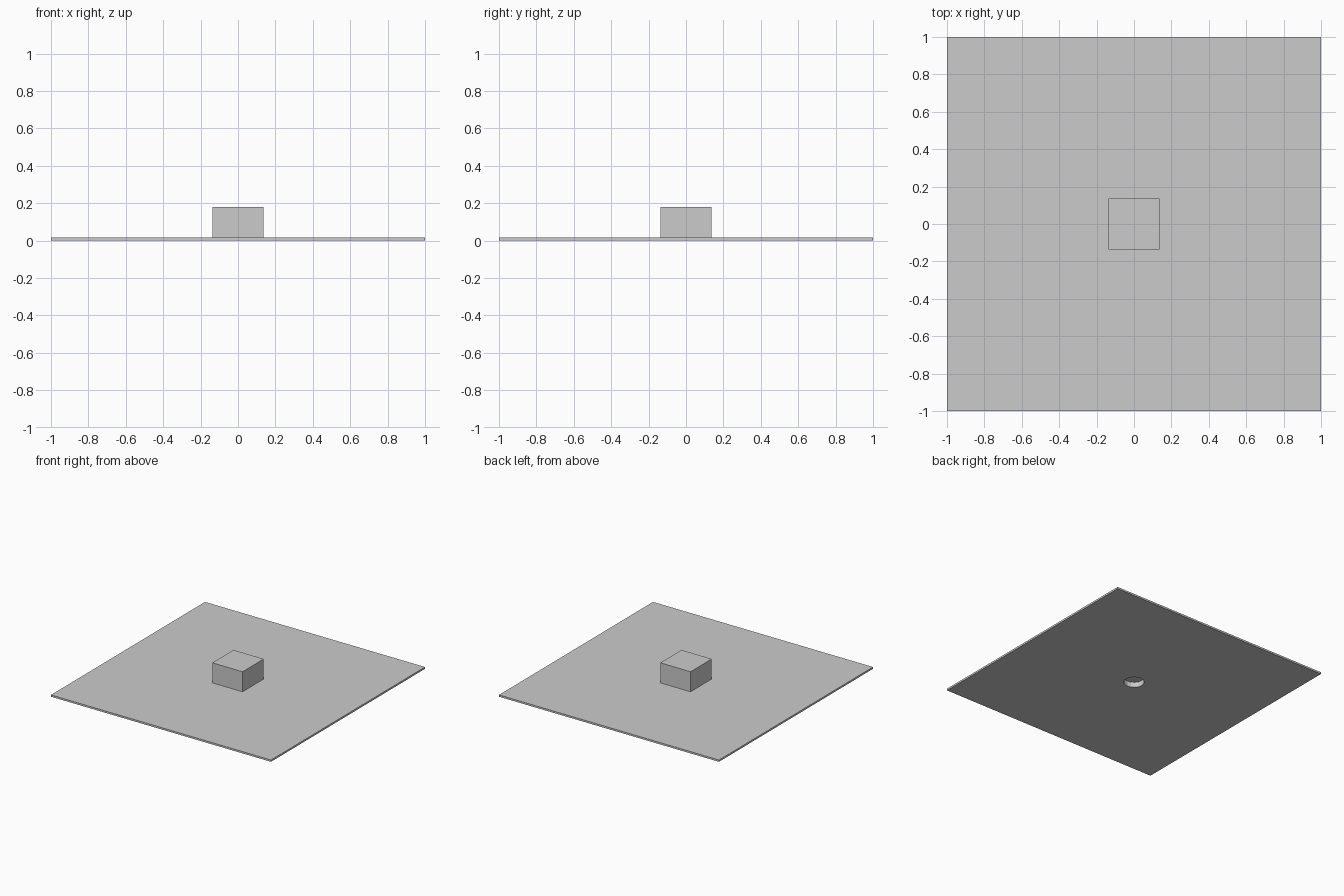
import bpy

if "Cube" in bpy.data.objects:
    bpy.data.objects.remove(bpy.data.objects["Cube"])


def block(name, size, z0, z1):
    bpy.ops.mesh.primitive_cube_add(size=1, location=(0, 0, (z0 + z1) / 2))
    ob = bpy.context.object
    ob.name = name
    ob.scale = (size, size, z1 - z0)
    bpy.ops.object.transform_apply(location=True, rotation=True, scale=True)
    return ob


# Thin square plate and the block standing on it
plate = block("base_plate", 2.0, 0.0, 0.015)
post = block("center_block", 0.275, 0.005, 0.18)

# Blind round socket in the underside
bpy.ops.mesh.primitive_cylinder_add(vertices=16, radius=0.077, depth=0.1, location=(0, 0, -0.007))
cutter = bpy.context.object
cutter.name = "socket_cutter"
cutter.hide_render = True
cutter.hide_set(True)

# Join plate and block into one solid, then sink the socket
for op, other in (("UNION", post), ("DIFFERENCE", cutter)):
    mod = plate.modifiers.new(op.lower(), "BOOLEAN")
    mod.operation = op
    mod.solver = "EXACT"
    mod.object = other
    bpy.context.view_layer.objects.active = plate
    bpy.ops.object.modifier_apply(modifier=mod.name)

for helper in (post, cutter):
    bpy.data.objects.remove(helper, do_unlink=True)
